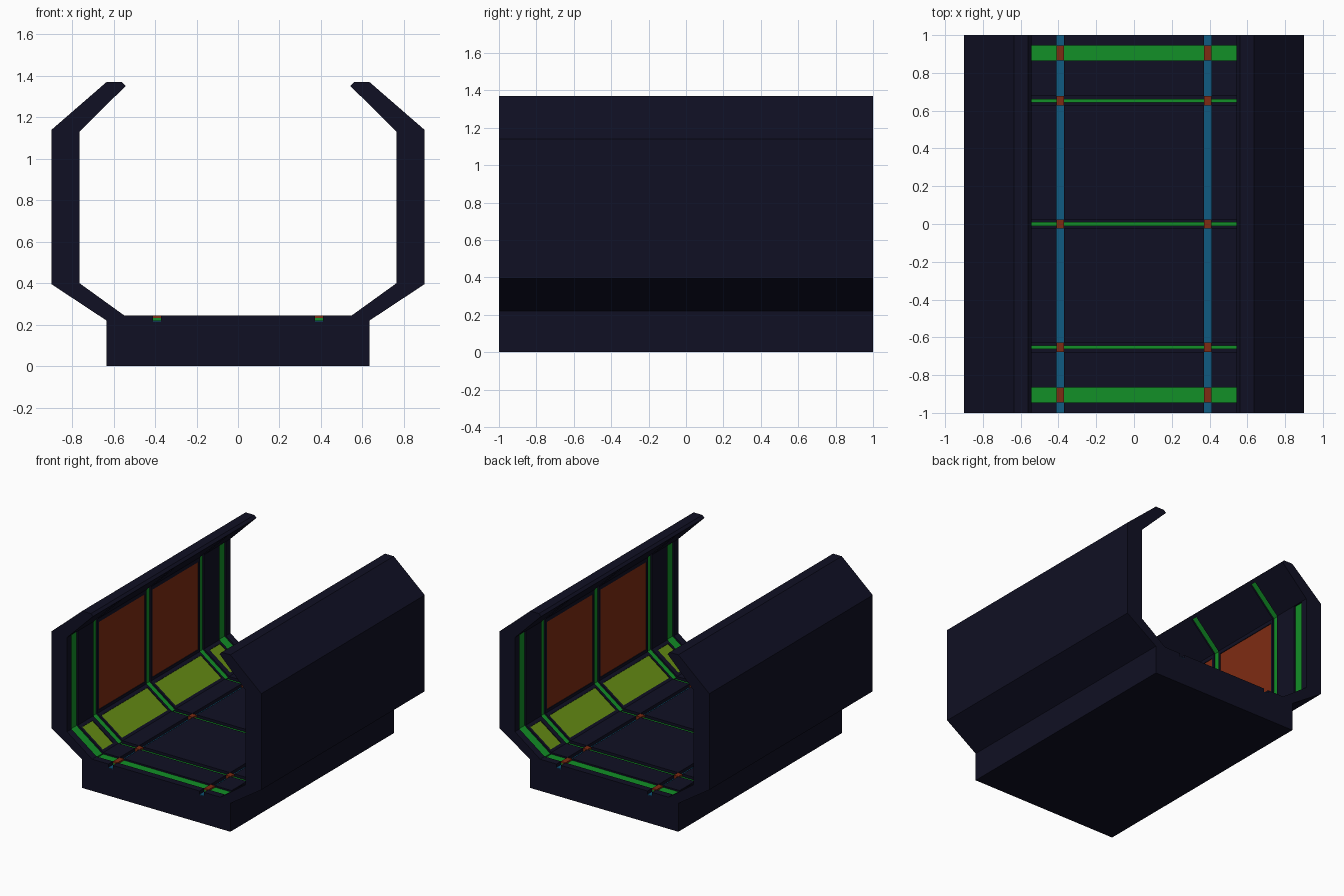
import bpy
import bmesh
from mathutils import Vector

cube = bpy.data.objects.get("Cube")
if cube:
    bpy.data.objects.remove(cube, do_unlink=True)


def material(name, r, g, b):
    m = bpy.data.materials.new(name)
    m.use_nodes = True
    m.diffuse_color = (r, g, b, 1)
    m.node_tree.nodes["Principled BSDF"].inputs["Base Color"].default_value = (r, g, b, 1)
    return m


NAVY = material("dark navy", 0.005, 0.005, 0.017)
GREEN = material("green", 0.006, 0.28, 0.02)
BLUE = material("blue", 0.005, 0.105, 0.22)
RUST = material("rust orange", 0.21, 0.024, 0.006)
LIME = material("yellow green", 0.13, 0.26, 0.007)


def prisms(name, parts, mat):
    """One object made of xz outlines extruded from y0 to y1."""
    bm = bmesh.new()
    for outline, y0, y1 in parts:
        a = [bm.verts.new((x, y0, z)) for x, z in outline]
        b = [bm.verts.new((x, y1, z)) for x, z in outline]
        bm.faces.new(a)
        bm.faces.new(b[::-1])
        for i in range(len(a)):
            j = (i + 1) % len(a)
            bm.faces.new((a[i], b[i], b[j], a[j]))
    bmesh.ops.recalc_face_normals(bm, faces=bm.faces)
    mesh = bpy.data.meshes.new(name)
    bm.to_mesh(mesh)
    bm.free()
    mesh.materials.append(mat)
    ob = bpy.data.objects.new(name, mesh)
    bpy.context.collection.objects.link(ob)
    return ob


def offset(path, d):
    """Shift a path into the hull by d, with mitred corners."""
    pts = [Vector(p) for p in path]
    normals = []
    for p, q in zip(pts, pts[1:]):
        t = (q - p).normalized()
        normals.append(Vector((t.y, -t.x)))
    out = []
    for i, p in enumerate(pts):
        n0, n1 = normals[max(i - 1, 0)], normals[min(i, len(normals) - 1)]
        out.append(p + (n0 + n1) * d / (1 + n0.dot(n1)))
    return out


def band(path, top, bottom):
    return [tuple(p) for p in offset(path, top) + offset(path, bottom)[::-1]]


def mirror(path):
    return [(-x, z) for x, z in path]


def box(x, w, z0, z1):
    return [(x - w, z0), (x + w, z0), (x + w, z1), (x - w, z1)]


def cut(target, cutter):
    cutter.hide_render = True
    mod = target.modifiers.new("cut", "BOOLEAN")
    mod.operation, mod.solver, mod.object = "DIFFERENCE", "EXACT", cutter
    dg = bpy.context.evaluated_depsgraph_get()
    mesh = bpy.data.meshes.new_from_object(target.evaluated_get(dg))
    target.modifiers.clear()
    target.data = mesh
    bpy.data.objects.remove(cutter, do_unlink=True)


# Main dimensions
FLOOR, DEEP = 0.245, 0.03
CORNER, BEND, SHOULDER, TIP = (0.55, FLOOR), (0.765, 0.4), (0.765, 1.13), (0.542, 1.352)
OUTER = [(0.635, 0), (0.635, 0.22), (0.9, 0.395), (0.9, 1.14), (0.635, 1.37), (0.56, 1.37)]
RIB_END = (0.56, 1.334)

# Channel hull
half = OUTER + [TIP, SHOULDER, BEND, CORNER]
hull = prisms("channel_hull", [(half + mirror(half)[::-1], -1, 1)], NAVY)

# Rib paths: slim ribs reach the lips, wide ribs stop at the shoulders
side_slim = [CORNER, BEND, SHOULDER, RIB_END]
side_wide = [CORNER, BEND, SHOULDER]
RIBS = [(y, 0.025, side_slim) for y in (-0.652, 0, 0.652)]
RIBS += [(y, 0.04, side_wide) for y in (-0.905, 0.905)]


def full(side):
    return mirror(side)[::-1] + side


cut(hull, prisms("rib_cutter", [(band(full(s), -0.01, DEEP), y - w, y + w)
                                for y, w, s in RIBS], NAVY))

# Lengthwise rail grooves
RAILS = (-0.39, 0.39)
cut(hull, prisms("rail_cutter", [(box(x, 0.019, FLOOR - DEEP, FLOOR + 0.02), -1.1, 1.1)
                                 for x in RAILS], NAVY))


# Panel recesses and plates
def along(p, q, a, b):
    p, q = Vector(p), Vector(q)
    return [tuple(p.lerp(q, a)), tuple(p.lerp(q, b))]


wall = along(BEND, SHOULDER, 0.03, 0.96)
slope = along(CORNER, BEND, 0.08, 0.9)
LONG = [(-0.61, -0.045), (0.045, 0.61)]
SHORT = [(-0.845, -0.715), (0.715, 0.845)]


def panels(path, spans, top, bottom):
    shape = band(path, top, bottom)
    return [(s, a, b) for s in (shape, mirror(shape)) for a, b in spans]


cut(hull, prisms("panel_cutter", panels(wall, LONG, -0.01, 0.012)
                 + panels(slope, LONG + SHORT, -0.01, 0.012), NAVY))
prisms("wall_panels", panels(wall, LONG, 0.005, 0.014), RUST)
prisms("slope_panels", panels(slope, LONG + SHORT, 0.005, 0.014), LIME)

# Green ribs: full width on the sides, slim bars across the floor
side_parts, floor_parts = [], []
for y, w, side in RIBS:
    shape = band(side, 0.012, DEEP + 0.002)
    side_parts += [(s, y - w, y + w) for s in (shape, mirror(shape))]
    fw = w if side is side_wide else 0.01
    floor_parts.append((box(0, 0.55, FLOOR - DEEP - 0.002, FLOOR - 0.012), y - fw, y + fw))
prisms("side_ribs", side_parts, GREEN)
prisms("floor_ribs", floor_parts, GREEN)

# Blue rails lying in the grooves, broken by blocks at each rib
stops = sorted((y, w) for y, w, s in RIBS)
edges = [-1] + [e for y, w in stops for e in (y - w, y + w)] + [1]
spans = list(zip(edges[::2], edges[1::2]))
prisms("floor_rails", [(box(x, 0.019, FLOOR - DEEP - 0.002, FLOOR - DEEP + 0.004), a, b)
                       for x in RAILS for a, b in spans], BLUE)

# Rust blocks where rails cross ribs
prisms("crossing_blocks", [(box(x, 0.02, FLOOR - DEEP - 0.002, FLOOR), y - w, y + w)
                           for x in RAILS for y, w, s in RIBS], RUST)
